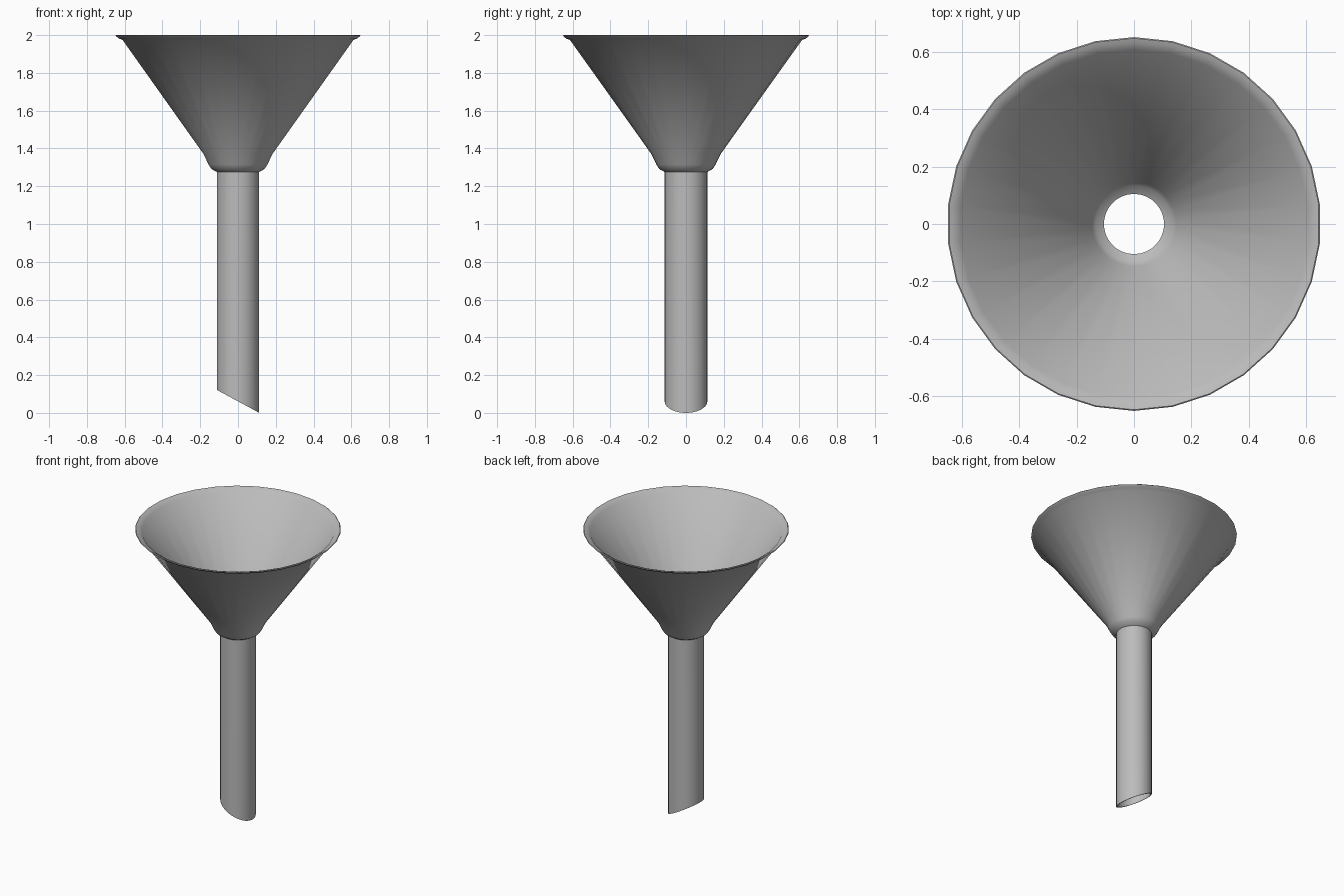
import bpy
import bmesh
from math import cos, sin, tau, radians

cube = bpy.data.objects.get("Cube")
if cube:
    bpy.data.objects.remove(cube, do_unlink=True)

SIDES = 30
TUBE_R = 0.113
SLANT = 0.54  # slope of the cut spout tip

grey = bpy.data.materials.new("plain_grey")
grey.use_nodes = True
colour = (0.5, 0.5, 0.5, 1)
grey.diffuse_color = colour
grey.node_tree.nodes["Principled BSDF"].inputs["Base Color"].default_value = colour


def lathe(name, profile):
    """Revolve a closed (radius, height) loop; heights of None follow the slanted tip."""
    bm = bmesh.new()
    rings = []
    for r, z in profile:
        ring = []
        for i in range(SIDES):
            a = tau * (i + 0.5) / SIDES
            x, y = r * cos(a), r * sin(a)
            tip = SLANT * (TUBE_R - x)
            ring.append(bm.verts.new((x, y, tip if z is None else z)))
        rings.append(ring)
    for k, low in enumerate(rings):
        high = rings[(k + 1) % len(rings)]
        for i in range(SIDES):
            j = (i + 1) % SIDES
            bm.faces.new((low[i], low[j], high[j], high[i]))
    bmesh.ops.recalc_face_normals(bm, faces=bm.faces)
    mesh = bpy.data.meshes.new(name)
    bm.to_mesh(mesh)
    bm.free()
    mesh.materials.append(grey)
    obj = bpy.data.objects.new(name, mesh)
    bpy.context.collection.objects.link(obj)
    return obj


# Outer wall from spout tip up to the rim, then the inner wall back down
outer = [(TUBE_R, None), (TUBE_R, 1.275), (0.142, 1.292), (0.157, 1.315),
         (0.183, 1.37), (0.615, 1.975), (0.635, 1.982), (0.652, 1.997)]
inner = [(0.648, 2.0), (0.632, 1.995), (0.608, 1.98), (0.172, 1.372),
         (0.147, 1.318), (0.134, 1.3), (0.105, 1.283), (0.105, None)]
funnel = lathe("funnel", outer + inner)

bpy.ops.object.select_all(action="DESELECT")
funnel.select_set(True)
bpy.context.view_layer.objects.active = funnel
bpy.ops.object.shade_smooth_by_angle(angle=radians(50))
